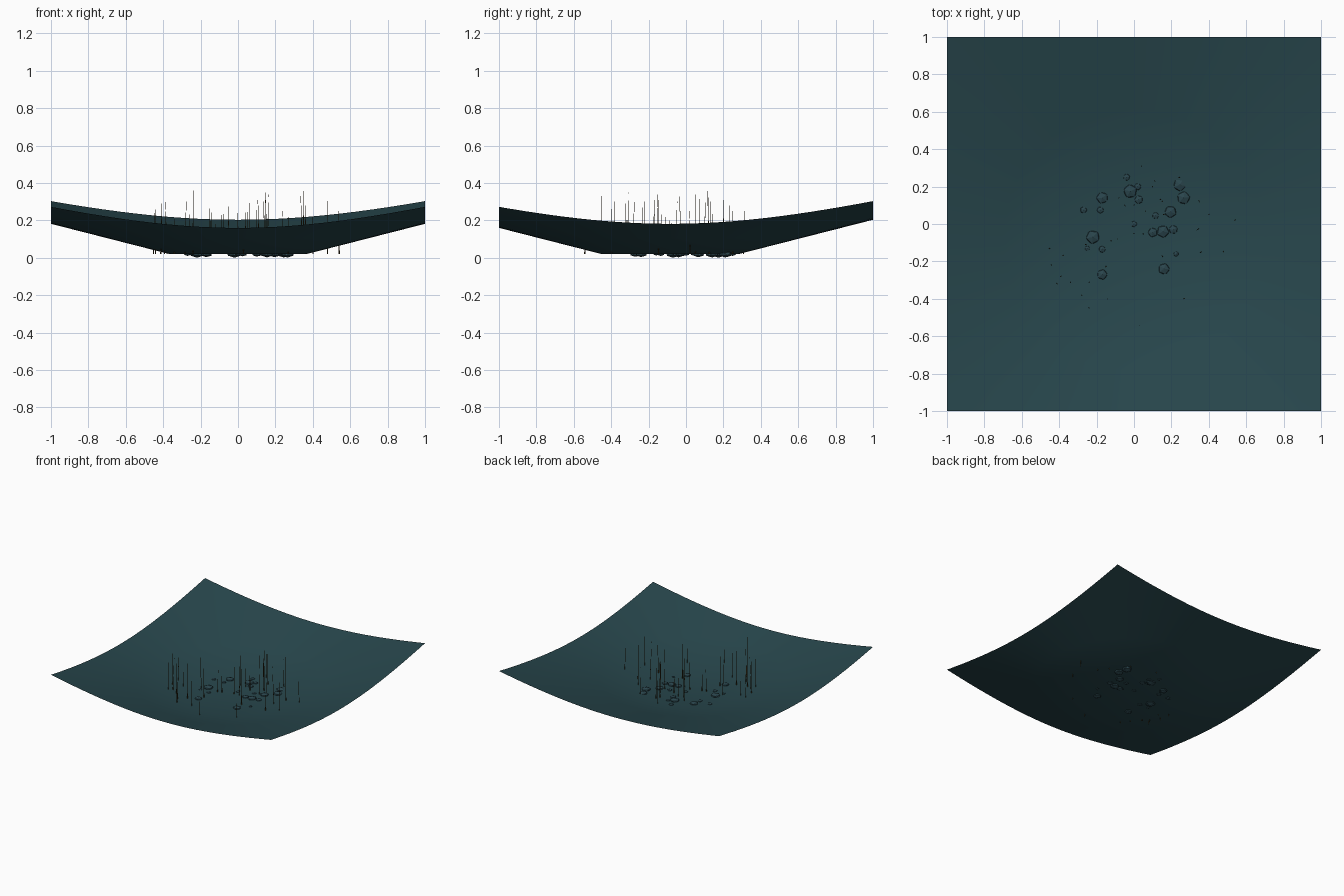
import bpy, bmesh, math, random
from mathutils import Vector, Matrix

if "Cube" in bpy.data.objects:
    bpy.data.objects.remove(bpy.data.objects["Cube"])

random.seed(4)


def material(name, rgb):
    m = bpy.data.materials.new(name)
    m.diffuse_color = (*rgb, 1)
    m.use_nodes = True
    m.node_tree.nodes["Principled BSDF"].inputs["Base Color"].default_value = m.diffuse_color
    return m


def finish(bm, name, mat, smooth=False):
    me = bpy.data.meshes.new(name)
    bm.to_mesh(me)
    bm.free()
    me.materials.append(mat)
    for p in me.polygons:
        p.use_smooth = smooth
    ob = bpy.data.objects.new(name, me)
    bpy.context.collection.objects.link(ob)
    return ob


teal = material("deep_teal", (0.021, 0.063, 0.074))
rock_teal = material("rock_teal", (0.023, 0.060, 0.074))
brown = material("reed_brown", (0.06, 0.04, 0.012))

FLOOR, CY, R0, SLOPE = 0.02, -0.085, 0.365, 0.255

# Basin: flat round floor with a conical bank, trimmed to a square sheet
bm = bmesh.new()
N = 96
rings = []
for r in (R0, 0.7, 1.1, 1.6):
    rings.append([bm.verts.new((r * math.cos(2 * math.pi * i / N),
                                CY + r * math.sin(2 * math.pi * i / N),
                                FLOOR + SLOPE * (r - R0))) for i in range(N)])
bm.faces.new(rings[0])
for a, b in zip(rings, rings[1:]):
    for i in range(N):
        j = (i + 1) % N
        bm.faces.new((a[i], b[i], b[j], a[j]))
for n in ((1, 0, 0), (-1, 0, 0), (0, 1, 0), (0, -1, 0)):
    bmesh.ops.bisect_plane(bm, geom=bm.verts[:] + bm.edges[:] + bm.faces[:],
                           plane_co=Vector(n), plane_no=Vector(n), clear_outer=True)
finish(bm, "basin", teal, smooth=True)

# Pebbles: flattened, roughened icospheres half sunk in the floor (x, y, radius)
PEBBLES = [
    (-.04, .25, .02), (-.17, .14, .034), (-.27, .075, .02), (-.18, .075, .02),
    (-.02, .175, .04), (.02, .20, .02), (.025, .13, .025), (0, 0, .018),
    (.245, .21, .038), (.265, .14, .038), (.195, .065, .035), (.21, -.03, .026),
    (.155, -.04, .036), (.10, -.045, .028), (.115, .045, .02), (-.22, -.07, .04),
    (-.25, -.13, .015), (-.17, -.135, .02), (-.17, -.27, .03), (.16, -.24, .033),
    (.225, -.16, .015)]
bm = bmesh.new()
for x, y, r in PEBBLES:
    m = (Matrix.Translation((x, y, FLOOR))
         @ Matrix.Rotation(random.uniform(0, 6.28), 4, 'Z')
         @ Matrix.Diagonal((r, r, r * 0.48, 1)))
    bmesh.ops.create_icosphere(bm, subdivisions=1, radius=1.0, matrix=m)
finish(bm, "pebbles", rock_teal)

# Reeds: very thin leaning tapered stems rising from floor level (x, y, top)
REEDS = [
    (-.44, -.22, .30), (-.41, -.32, .29), (-.34, -.31, .26), (-.24, -.45, .36),
    (-.24, -.31, .35), (-.39, -.28, .30), (-.38, -.17, .22), (-.45, -.13, .24),
    (-.28, -.38, .30), (-.15, -.23, .30), (-.14, -.40, .26), (-.26, -.11, .27),
    (-.08, .14, .24), (-.05, .10, .30), (0, .10, .22), (-.09, -.08, .23),
    (-.12, -.09, .20), (0, -.05, .24), (.05, -.05, .30), (.06, .07, .34),
    (.15, .12, .35), (.16, .05, .34), (.15, -.17, .31), (.10, .20, .31),
    (.14, .13, .30), (.11, .23, .28), (.24, .25, .25), (.27, -.40, .23),
    (.35, .12, .36), (.34, -.03, .33), (.36, -.15, .31), (.40, .05, .22),
    (.48, -.15, .34), (.54, .02, .25), (.04, .31, .25), (.03, -.54, .15)]
bm = bmesh.new()
for x, y, top in REEDS:
    h = top - FLOOR
    lean = Matrix.Rotation(random.uniform(-.03, .03), 4, 'X') @ \
        Matrix.Rotation(random.uniform(-.03, .03), 4, 'Y')
    bmesh.ops.create_cone(bm, segments=4, radius1=.003, radius2=.0008, depth=h,
                          cap_ends=True,
                          matrix=Matrix.Translation((x, y, FLOOR + h / 2)) @ lean)
finish(bm, "reeds", brown)
